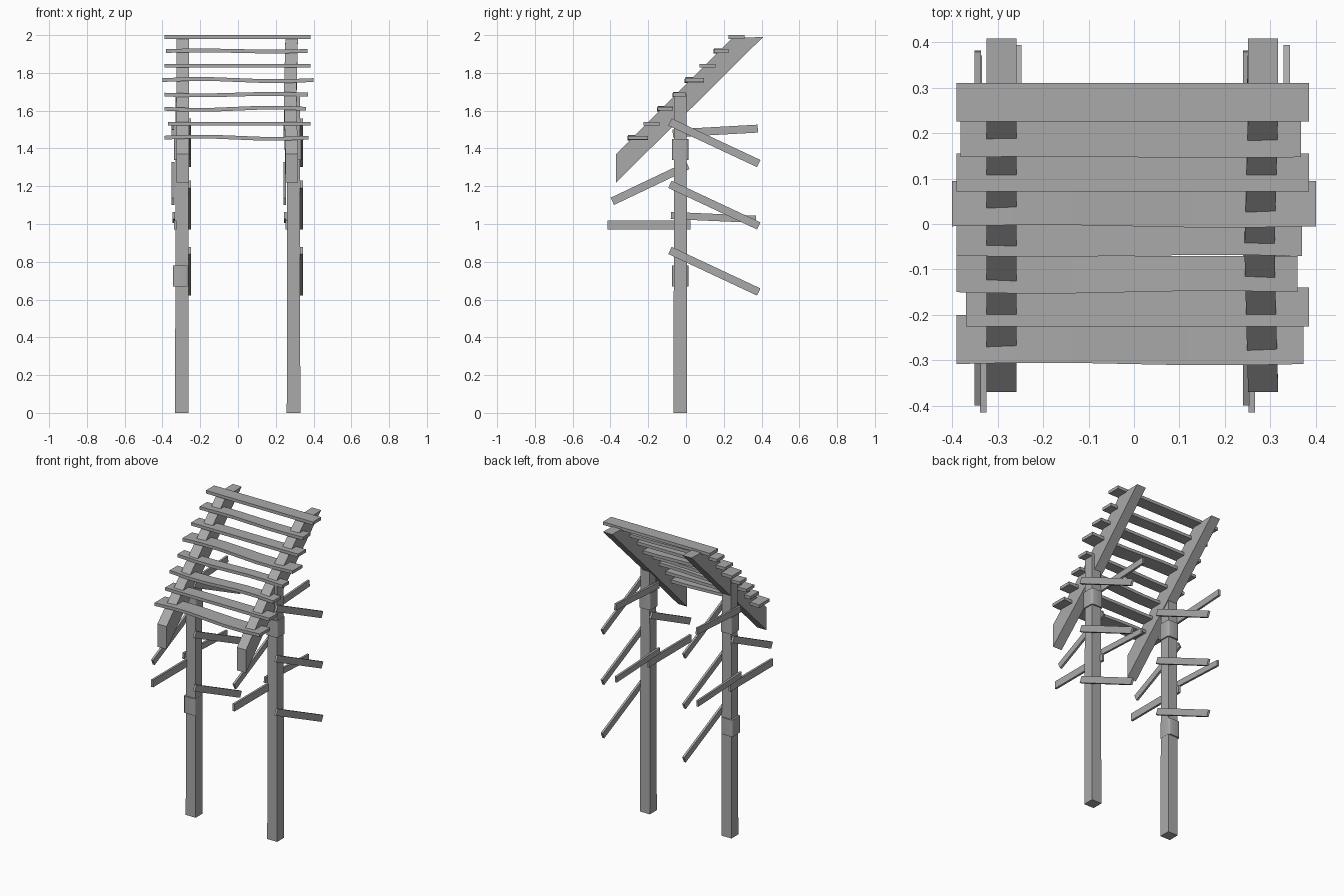
import bpy
import bmesh
import math
from mathutils import Vector

cube = bpy.data.objects.get("Cube")
if cube:
    bpy.data.objects.remove(cube, do_unlink=True)

GREY = (0.4, 0.4, 0.4, 1.0)
mat = bpy.data.materials.new("weathered grey")
mat.use_nodes = True
mat.diffuse_color = GREY
mat.node_tree.nodes["Principled BSDF"].inputs["Base Color"].default_value = GREY


def finish(name, bm):
    bmesh.ops.recalc_face_normals(bm, faces=bm.faces)
    mesh = bpy.data.meshes.new(name)
    bm.to_mesh(mesh)
    bm.free()
    mesh.materials.append(mat)
    obj = bpy.data.objects.new(name, mesh)
    bpy.context.collection.objects.link(obj)
    return obj


def loft(name, rings):
    """Skin a row of matching cross-sections and cap both ends."""
    bm = bmesh.new()
    rows = [[bm.verts.new(p) for p in ring] for ring in rings]
    n = len(rows[0])
    for a, b in zip(rows, rows[1:]):
        for i in range(n):
            j = (i + 1) % n
            bm.faces.new((a[i], a[j], b[j], b[i]))
    bm.faces.new(rows[0])
    bm.faces.new(rows[-1])
    return finish(name, bm)


def square(x, y, z, h):
    return [(x - h, y - h, z), (x + h, y - h, z), (x + h, y + h, z), (x - h, y + h, z)]


def stick(name, x, start, end, width=0.042, thick=0.014):
    """Flat lath in a y-z plane between two (y, z) points."""
    a, b = Vector((x, *start)), Vector((x, *end))
    d = (b - a).normalized()
    up = Vector((0, -d.z, d.y)) * width / 2
    side = Vector((thick / 2, 0, 0))
    loft(name, [[p - side - up, p + side - up, p + side + up, p - side + up] for p in (a, b)])


def collar(name, x, z):
    """Soft-cornered sleeve wrapped around a post."""
    bm = bmesh.new()
    bmesh.ops.create_cube(bm, size=1)
    bmesh.ops.scale(bm, vec=(0.083, 0.086, 0.11), verts=bm.verts)
    bmesh.ops.translate(bm, vec=(x, POST_Y, z), verts=bm.verts)
    upright = [e for e in bm.edges if abs(e.verts[0].co.z - e.verts[1].co.z) > 0.05]
    bmesh.ops.bevel(bm, geom=upright, offset=0.012, segments=3, profile=0.5, affect='EDGES')
    obj = finish(name, bm)
    bpy.ops.object.select_all(action='DESELECT')
    obj.select_set(True)
    bpy.context.view_layer.objects.active = obj
    bpy.ops.object.shade_smooth_by_angle(angle=math.radians(50))


POST_Y = -0.03

# Posts with their side laths
for side, px in (("right", -0.297), ("left", 0.294)):
    loft(side + "_post", [square(px, POST_Y, 0, 0.036), square(px, POST_Y, 1.69, 0.033)])
    for i, z in enumerate((0.86, 1.21, 1.54)):
        stick(f"{side}_sloping_lath_{i + 1}", px + 0.042, (-0.085, z), (0.385, z - 0.22))
    stick(side + "_lower_front_lath", px - 0.035, (-0.415, 0.995), (0.025, 0.995), 0.048)
    stick(side + "_lower_back_lath", px - 0.044, (-0.08, 1.045), (0.37, 1.025), 0.038)
    stick(side + "_upper_front_lath", px - 0.047, (-0.39, 1.12), (0.01, 1.31))
    stick(side + "_upper_back_lath", px - 0.047, (-0.07, 1.48), (0.38, 1.505))
    collar(side + "_upper_collar", px, 1.395)
collar("right_lower_collar", -0.303, 0.725)

# Rafters: upright foot, level top, slight wander along the length
for side, px, wander in (("right", -0.292, 0.0), ("left", 0.284, 0.008)):
    rings = []
    for lower, upper, shift in (((-0.37, 1.22), (-0.37, 1.37), 0),
                                ((0.03, 1.615), (-0.06, 1.68), -wander),
                                ((0.408, 1.99), (0.245, 1.985), 0)):
        x0, x1 = px - 0.033 + shift, px + 0.033 + shift
        rings.append([(x0, *lower), (x1, *lower), (x1, *upper), (x0, *upper)])
    loft(side + "_rafter", rings)

# Roof slats: x start, x end, y front, y back, height, bow
SLATS = [
    (-0.39, 0.373, -0.308, -0.2, 1.457, 0.006),
    (-0.37, 0.385, -0.225, -0.14, 1.531, 0),
    (-0.39, 0.36, -0.15, -0.07, 1.61, -0.006),
    (-0.39, 0.37, -0.07, 0.0, 1.685, -0.004),
    (-0.4, 0.4, -0.005, 0.095, 1.762, 0.006),
    (-0.39, 0.385, 0.072, 0.155, 1.838, 0),
    (-0.382, 0.367, 0.147, 0.225, 1.916, 0.003),
    (-0.39, 0.385, 0.225, 0.31, 1.99, 0),
]
for i, (x0, x1, y0, y1, z, bow) in enumerate(SLATS):
    rings = []
    for k in range(7):
        t = k / 6
        w = bow * math.sin(t * math.tau)
        lo, hi, f = z + w - 0.01, z + w + 0.01, y0 + w / 2
        x = x0 + (x1 - x0) * t
        rings.append([(x, f, lo), (x, y1, lo), (x, y1, hi), (x, f, hi)])
    loft(f"roof_slat_{i + 1}", rings)
